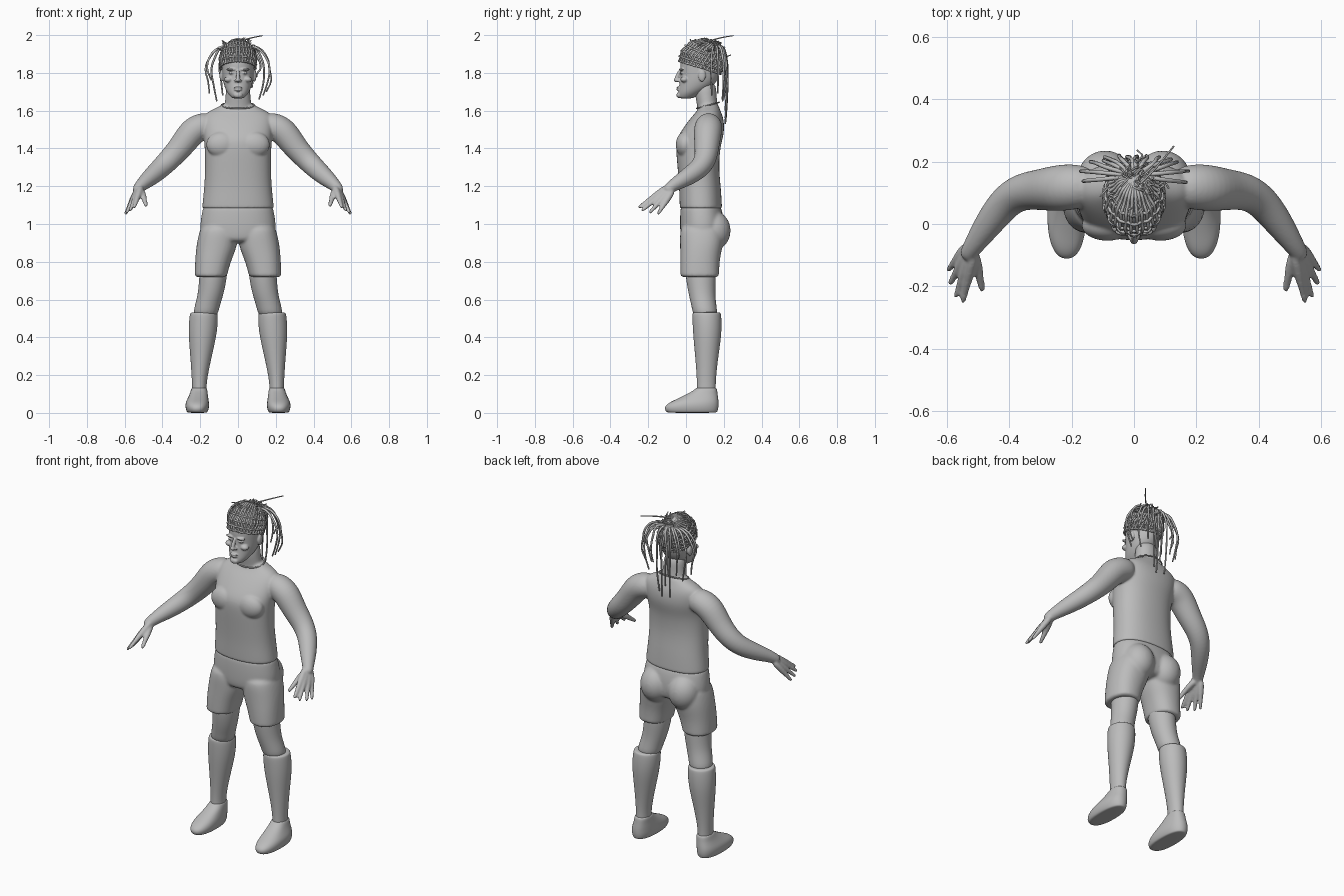
import bpy, bmesh, math, random
from mathutils import Vector, Matrix

random.seed(4)
cube = bpy.data.objects.get("Cube")
if cube:
    bpy.data.objects.remove(cube)

grey = bpy.data.materials.new("plain grey")
grey.use_nodes = True
COLOUR = (0.5, 0.5, 0.5, 1)
grey.diffuse_color = COLOUR
grey.node_tree.nodes["Principled BSDF"].inputs["Base Color"].default_value = COLOUR


def skin(bm, rings):
    """Bridge rings of points into a closed tube."""
    rows = [[bm.verts.new(p) for p in ring] for ring in rings]
    n = len(rows[0])
    for a, b in zip(rows, rows[1:]):
        for i in range(n):
            j = (i + 1) % n
            bm.faces.new((a[i], a[j], b[j], b[i]))
    bm.faces.new(rows[0][::-1])
    bm.faces.new(rows[-1])


def loft(bm, rows, side=1, power=0.88, n=20):
    """Rows of (z, x0, x1, y0, y1): rounded sections stacked upwards."""
    rings = []
    for z, x0, x1, y0, y1 in rows:
        ring = []
        for i in range(n):
            a = math.tau * i / n
            c, s = math.cos(a), math.sin(a)
            u = math.copysign(abs(c) ** power, c)
            v = math.copysign(abs(s) ** power, s)
            ring.append(Vector((side * ((x0 + x1) / 2 + u * (x1 - x0) / 2),
                                (y0 + y1) / 2 + v * (y1 - y0) / 2, z)))
        rings.append(ring)
    skin(bm, rings)


def centred(rows):
    """Rows of (z, half width, y0, y1) made symmetric."""
    return [(z, -w, w, y0, y1) for z, w, y0, y1 in rows]


def tube(bm, pts, side=1, n=12):
    """Round limb through points (x, y, z, radius)."""
    ps = [Vector((side * p[0], p[1], p[2])) for p in pts]
    rings = []
    for i, p in enumerate(ps):
        t = (ps[min(i + 1, len(ps) - 1)] - ps[max(i - 1, 0)]).normalized()
        u = t.cross(Vector((0, 1, 0.3))).normalized()
        v = t.cross(u)
        rings.append([p + pts[i][3] * (math.cos(k) * u + math.sin(k) * v)
                      for k in (math.tau * j / n for j in range(n))])
    skin(bm, rings)


def ball(bm, centre, radii):
    m = Matrix.Translation(centre) @ Matrix.Diagonal((*radii, 1))
    bmesh.ops.create_uvsphere(bm, u_segments=20, v_segments=12, radius=1, matrix=m)


def finish(name, bm, voxel=0, smooth=0):
    bmesh.ops.recalc_face_normals(bm, faces=bm.faces)
    for f in bm.faces:
        f.smooth = True
    me = bpy.data.meshes.new(name)
    bm.to_mesh(me)
    bm.free()
    ob = bpy.data.objects.new(name, me)
    bpy.context.collection.objects.link(ob)
    me.materials.append(grey)
    sub = ob.modifiers.new("round", "SUBSURF")
    sub.levels = sub.render_levels = 2
    if voxel:
        rm = ob.modifiers.new("fuse", "REMESH")
        rm.mode, rm.voxel_size, rm.use_smooth_shade = "VOXEL", voxel, True
        sm = ob.modifiers.new("soften", "SMOOTH")
        sm.factor, sm.iterations = 0.5, smooth
    return ob


def strands(name, paths, depth, taper=1.0):
    cu = bpy.data.curves.new(name, "CURVE")
    cu.dimensions = "3D"
    cu.bevel_depth, cu.bevel_resolution, cu.resolution_u = depth, 1, 3
    cu.use_fill_caps = True
    for path in paths:
        sp = cu.splines.new("BEZIER")
        sp.bezier_points.add(len(path) - 1)
        for i, (bp, p) in enumerate(zip(sp.bezier_points, path)):
            bp.co = p
            bp.handle_left_type = bp.handle_right_type = "AUTO"
            bp.radius = 1 + (taper - 1) * i / (len(path) - 1)
    cu.materials.append(grey)
    ob = bpy.data.objects.new(name, cu)
    bpy.context.collection.objects.link(ob)


# Upper body: torso, neck, arms and hands fused
bm = bmesh.new()
loft(bm, centred([
    (1.08, .192, -.033, .192), (1.085, .192, -.034, .192), (1.13, .188, -.036, .19),
    (1.2, .18, -.038, .185), (1.3, .176, -.046, .175), (1.4, .178, -.055, .182),
    (1.45, .182, -.052, .195), (1.5, .188, -.022, .205), (1.56, .19, .022, .2),
    (1.595, .165, .055, .185), (1.62, .1, .07, .175), (1.64, .078, .068, .168)]))
loft(bm, centred([(1.56, .085, .06, .18), (1.63, .072, .06, .168),
                  (1.68, .066, .045, .162), (1.76, .062, .05, .16)]), power=1)
ARM = [(.12, .12, 1.53, .06), (.19, .12, 1.52, .077), (.245, .115, 1.49, .078),
       (.30, .11, 1.41, .068), (.36, .105, 1.345, .062), (.41, .075, 1.295, .057),
       (.46, .01, 1.25, .05), (.505, -.055, 1.212, .037), (.525, -.085, 1.192, .031),
       (.54, -.11, 1.17, .026)]
TIPS = [(.597, -.15, 1.05), (.592, -.195, 1.057), (.573, -.237, 1.068), (.55, -.253, 1.085)]
for s in (1, -1):
    tube(bm, ARM, s)
    ball(bm, (s * .085, -.005, 1.42), (.085, .05, .07))
    wrist = Vector((.525, -.08, 1.193))
    for i, tip in enumerate(TIPS):
        tip = Vector(tip)
        root = wrist + Vector((.008, .012, -.012)).lerp(Vector((-.012, -.012, .008)), i / 3)
        pts = [(*root.lerp(tip, t), r) for t, r in
               ((0, .017), (.25, .02), (.5, .0175), (.72, .0125), (.94, .011), (1, .007))]
        tube(bm, pts, s, 8)
    tube(bm, [(.522, -.08, 1.185, .022), (.503, -.125, 1.16, .019),
              (.495, -.17, 1.128, .0145), (.488, -.208, 1.1, .012),
              (.486, -.217, 1.093, .007)], s, 8)
finish("upper_body", bm, .006, 6)

# Crew neck collar
collar = [(.088 * math.cos(a), .115 + .06 * math.sin(a), 1.628 + .016 * math.sin(a))
          for a in (math.tau * i / 16 for i in range(17))]
strands("collar", [collar], .004)

# Shorts: pelvis, two legs and seat fused
bm = bmesh.new()
loft(bm, centred([
    (.9, .1, -.01, .17), (.92, .195, -.03, .2), (.98, .205, -.033, .205),
    (1.04, .197, -.033, .2), (1.09, .187, -.03, .186), (1.095, .18, -.025, .18)]))
for s in (1, -1):
    loft(bm, [(.718, .06, .229, -.03, .174), (.724, .058, .231, -.031, .176),
              (.8, .038, .228, -.032, .178), (.86, .012, .224, -.032, .19),
              (.91, .0, .217, -.033, .2), (.96, .0, .205, -.033, .2),
              (1.0, .01, .19, -.02, .19)], s)
    ball(bm, (s * .092, .145, .965), (.092, .093, .105))
finish("shorts", bm, .008, 5)

# Legs, socks and shoes
for s, side in ((1, "left"), (-1, "right")):
    bm = bmesh.new()
    loft(bm, [(.5, .11, .24, .04, .17), (.56, .098, .232, .03, .163),
              (.62, .078, .214, .015, .155), (.7, .06, .207, 0, .158),
              (.8, .05, .2, -.01, .16)], s, 1)
    finish(side + "_leg", bm)
    bm = bmesh.new()
    loft(bm, [(.08, .165, .245, .055, .16), (.13, .168, .243, .058, .157),
              (.2, .16, .246, .056, .16), (.3, .138, .253, .048, .172),
              (.4, .115, .262, .038, .187), (.47, .106, .262, .034, .19),
              (.522, .106, .256, .032, .187), (.53, .11, .252, .036, .183),
              (.534, .125, .237, .05, .17)], s, 1)
    finish(side + "_sock", bm)
    bm = bmesh.new()
    loft(bm, [(0, .168, .262, -.09, .158), (.004, .16, .272, -.108, .168),
              (.03, .152, .28, -.118, .174), (.055, .153, .278, -.092, .174),
              (.075, .156, .268, -.045, .172), (.1, .16, .256, .005, .168),
              (.12, .162, .25, .042, .166), (.132, .165, .246, .052, .162),
              (.134, .175, .236, .065, .15)], s, .85)
    finish(side + "_shoe", bm)

# Head with facial features fused
bm = bmesh.new()
loft(bm, centred([
    (1.664, .028, -.032, .03), (1.672, .038, -.042, .05), (1.695, .058, -.042, .09),
    (1.725, .072, -.037, .14), (1.76, .081, -.033, .168), (1.8, .085, -.03, .182),
    (1.85, .088, -.034, .19), (1.9, .085, -.022, .19), (1.94, .07, .0, .172),
    (1.965, .04, .035, .13)]), power=.95)
ball(bm, (0, -.046, 1.762), (.015, .02, .012))
tube(bm, [(0, -.033, 1.815, .008), (0, -.042, 1.79, .01), (0, -.052, 1.768, .012),
          (0, -.05, 1.758, .008)])
ball(bm, (0, -.041, 1.722), (.026, .01, .006))
ball(bm, (0, -.04, 1.711), (.022, .011, .006))
ball(bm, (0, -.037, 1.682), (.025, .014, .016))
for s in (1, -1):
    ball(bm, (s * .035, -.024, 1.818), (.028, .014, .007))
    ball(bm, (s * .034, -.021, 1.8), (.015, .012, .007))
    ball(bm, (s * .05, -.008, 1.765), (.024, .022, .016))
    ball(bm, (s * .013, -.04, 1.758), (.008, .01, .007))
    ball(bm, (s * .088, .085, 1.785), (.01, .02, .032))
finish("head", bm, .004, 3)

# Scalp braids: rows gathered at the crown, crossed by bands
CENTRE, SIZE = Vector((0, .083, 1.86)), (.096, .118, .117)
KNOT = Vector((0, .55, .8)).normalized()


def scalp(azimuth, t, lift=1.0):
    low = -.02 - .3 * (1 + math.sin(azimuth))
    d = Vector((math.cos(azimuth) * math.cos(low),
                math.sin(azimuth) * math.cos(low), math.sin(low)))
    d = d.slerp(KNOT, t)
    return CENTRE + Vector(a * b * lift for a, b in zip(d, SIZE))


ROWS = 40
rows = [[scalp(math.tau * (i + .5) / ROWS, t / 8, 1 + .025 * (-1) ** t) for t in range(9)]
        for i in range(ROWS)]
rows += [[scalp(math.tau * i / 32 + .01, t, 1.0 + .03 * (-1) ** i) for i in range(33)]
         for t in (.02, .12, .24, .37, .5)]
strands("scalp_braids", rows, .0055)

# Loose curls on the crown
curls = []
for i in range(110):
    p = scalp(random.uniform(0, math.tau), random.uniform(.45, 1), 1.0)
    step = lambda r: Vector((random.uniform(-r, r), random.uniform(-r, r), random.uniform(-.006, .012)))
    q = p + step(.02)
    r = q + step(.025)
    curls.append([p, q, Vector((r.x, r.y, min(r.z, 1.985)))])
curls.append([(.02, .13, 1.97), (.07, .18, 1.985), (.128, .25, 1.997)])
strands("crown_curls", curls, .004, .7)

# Hanging locks: (direction in degrees, reach, end height)
LOCKS = [(-12, .165, 1.68), (8, .175, 1.7), (28, .15, 1.66), (48, .13, 1.72),
         (68, .11, 1.56), (84, .1, 1.53), (100, .1, 1.6), (115, .115, 1.54),
         (132, .13, 1.68), (152, .155, 1.65), (172, .17, 1.69), (190, .165, 1.76),
         (38, .14, 1.78), (76, .09, 1.7), (108, .09, 1.66), (142, .13, 1.78)]
paths = []
for deg, reach, end in LOCKS:
    a = math.radians(deg)
    d = Vector((math.cos(a), .62 * math.sin(a), 0))
    root = Vector((0, .155, 0))
    path = [root + d * reach * k + Vector((random.uniform(-.008, .008), 0, z)) for k, z in
            ((.2, 1.94), (.6, 1.935), (.9, 1.88), (1, 1.82), (.98, (1.82 + end) / 2), (.85, end))]
    paths.append(path)
strands("hanging_locks", paths, .0075, .55)
